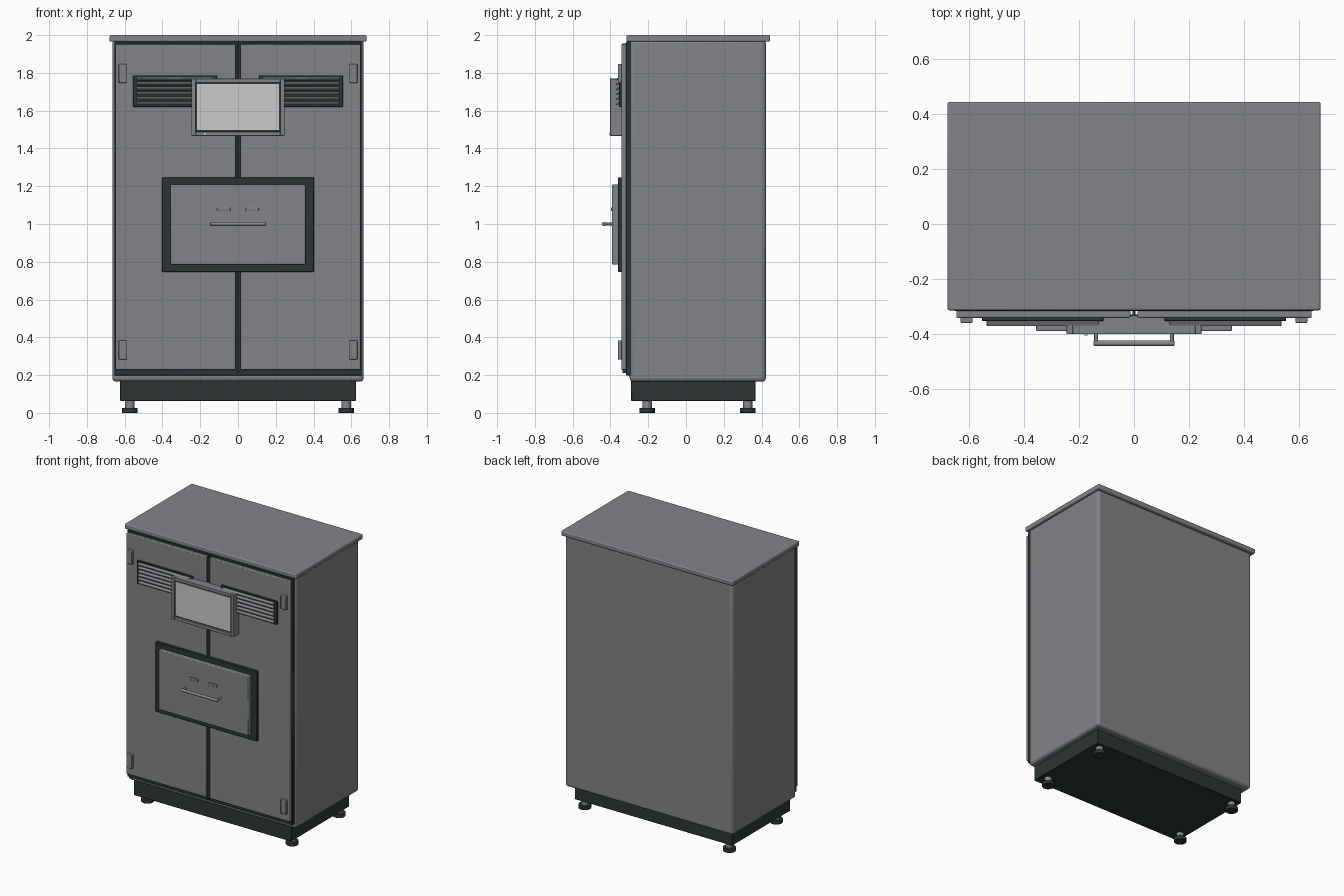
import bpy, math
from mathutils import Vector

if "Cube" in bpy.data.objects:
    bpy.data.objects.remove(bpy.data.objects["Cube"])


def mat(name, col):
    m = bpy.data.materials.new(name)
    m.diffuse_color = (*col, 1)
    m.use_nodes = True
    m.node_tree.nodes["Principled BSDF"].inputs["Base Color"].default_value = m.diffuse_color
    return m


GREY = mat("steel grey", (0.22, 0.23, 0.245))
DARK = mat("dark trim", (0.026, 0.036, 0.036))
LIGHT = mat("screen pale grey", (0.60, 0.60, 0.60))
METAL = mat("leg metal", (0.24, 0.25, 0.26))


def finish(o, name, m, bevel=0, seg=3):
    o.name = name
    o.data.materials.append(m)
    if bevel:
        b = o.modifiers.new("bevel", 'BEVEL')
        b.width, b.segments = bevel, seg
        b.limit_method = 'ANGLE'
    bpy.ops.object.shade_smooth_by_angle(angle=math.radians(35))
    return o


def box(name, x, y, z, m, bevel=0, seg=3, tilt=0):
    """Box from (min, max) ranges."""
    bpy.ops.mesh.primitive_cube_add(size=1, location=[(a + b) / 2 for a, b in (x, y, z)])
    o = bpy.context.object
    o.scale = [b - a for a, b in (x, y, z)]
    bpy.ops.object.transform_apply(location=False, rotation=False, scale=True)
    o.rotation_euler.x = tilt
    return finish(o, name, m, bevel, seg)


def rod(name, a, b, r, m, n=24, bevel=0):
    a, b = Vector(a), Vector(b)
    bpy.ops.mesh.primitive_cylinder_add(vertices=n, radius=r, depth=(b - a).length, location=(a + b) / 2)
    o = bpy.context.object
    o.rotation_euler = (b - a).to_track_quat('Z', 'Y').to_euler()
    return finish(o, name, m, bevel, 2)


def span(s, a, b):
    """Mirror an x range to side s."""
    return (a, b) if s > 0 else (-b, -a)


def frame(name, w, zr, t, y, m, bevel):
    """Rectangular frame of four bars, half width w, bar width t."""
    z0, z1 = zr
    for s, side in ((-1, "left"), (1, "right")):
        box(f"{name}_{side}", span(s, w - t, w), y, zr, m, bevel, 2)
    box(f"{name}_bottom", (-w + t, w - t), y, (z0, z0 + t), m, bevel, 2)
    box(f"{name}_top", (-w + t, w - t), y, (z1 - t, z1), m, bevel, 2)


# cabinet shell
box("cabinet_body", (-.665, .665), (-.298, .423), (.165, 1.975), GREY, .02, 4)
box("top_slab", (-.68, .68), (-.315, .445), (1.965, 2.0), GREY, .007)
box("door_seal", (-.655, .655), (-.318, -.29), (.198, 1.966), DARK, .003, 1)
box("plinth", (-.624, .624), (-.29, .368), (.062, .18), DARK, .003, 1)
box("centre_strip", (-.006, .006), (-.336, -.31), (.21, 1.955), DARK)

for s, side in ((-1, "left"), (1, "right")):
    # doors and hinges
    box(f"{side}_door", span(s, .013, .648), (-.342, -.316), (.228, 1.952), GREY, .005, 2)
    for z, lab in ((.333, "lower"), (1.797, "upper")):
        box(f"{side}_{lab}_hinge", span(s, .589, .632), (-.361, -.335), (z - .05, z + .05), GREY, .004, 2)
    # louvred vents
    box(f"{side}_vent_back", span(s, .112, .555), (-.354, -.335), (1.62, 1.787), DARK, .002, 1)
    for i in range(6):
        z = 1.638 + i * .0262
        box(f"{side}_vent_slat_{i}", span(s, .13, .537), (-.372, -.348), (z - .005, z + .005),
            GREY, .002, 1, tilt=math.radians(25))
    # adjustable feet
    for y, lab in ((-.205, "front"), (.327, "back")):
        rod(f"{lab}_{side}_leg", (s * .573, y, .02), (s * .573, y, .07), .024, METAL)
        rod(f"{lab}_{side}_foot", (s * .573, y, 0), (s * .573, y, .027), .042, DARK, 32, .003)

# display
box("screen_housing", (-.235, .235), (-.385, -.335), (1.48, 1.758), GREY)
frame("screen_frame", .246, (1.467, 1.77), .022, (-.402, -.335), GREY, .002)
box("screen_gasket", (-.225, .225), (-.39, -.38), (1.488, 1.75), DARK)
box("screen_panel", (-.217, .217), (-.395, -.388), (1.498, 1.74), LIGHT)
rod("screen_indicator", (-.175, -.395, 1.478), (-.175, -.406, 1.478), .006, LIGHT, 16)

# drawer
box("drawer_surround", (-.402, .402), (-.36, -.33), (.746, 1.247), DARK, .003, 1)
box("drawer_front", (-.357, .357), (-.391, -.35), (.785, 1.21), GREY, .005, 2)
for s, side in ((-1, "left"), (1, "right")):
    box(f"{side}_drawer_tab", span(s, .04, .11), (-.398, -.385), (1.068, 1.088), GREY, .003, 2)
    rod(f"{side}_handle_post", (s * .138, -.38, 1.0), (s * .138, -.434, 1.0), .007, METAL, 16)
rod("handle_bar", (-.147, -.435, 1.0), (.147, -.435, 1.0), .010, METAL, 20, .003)
